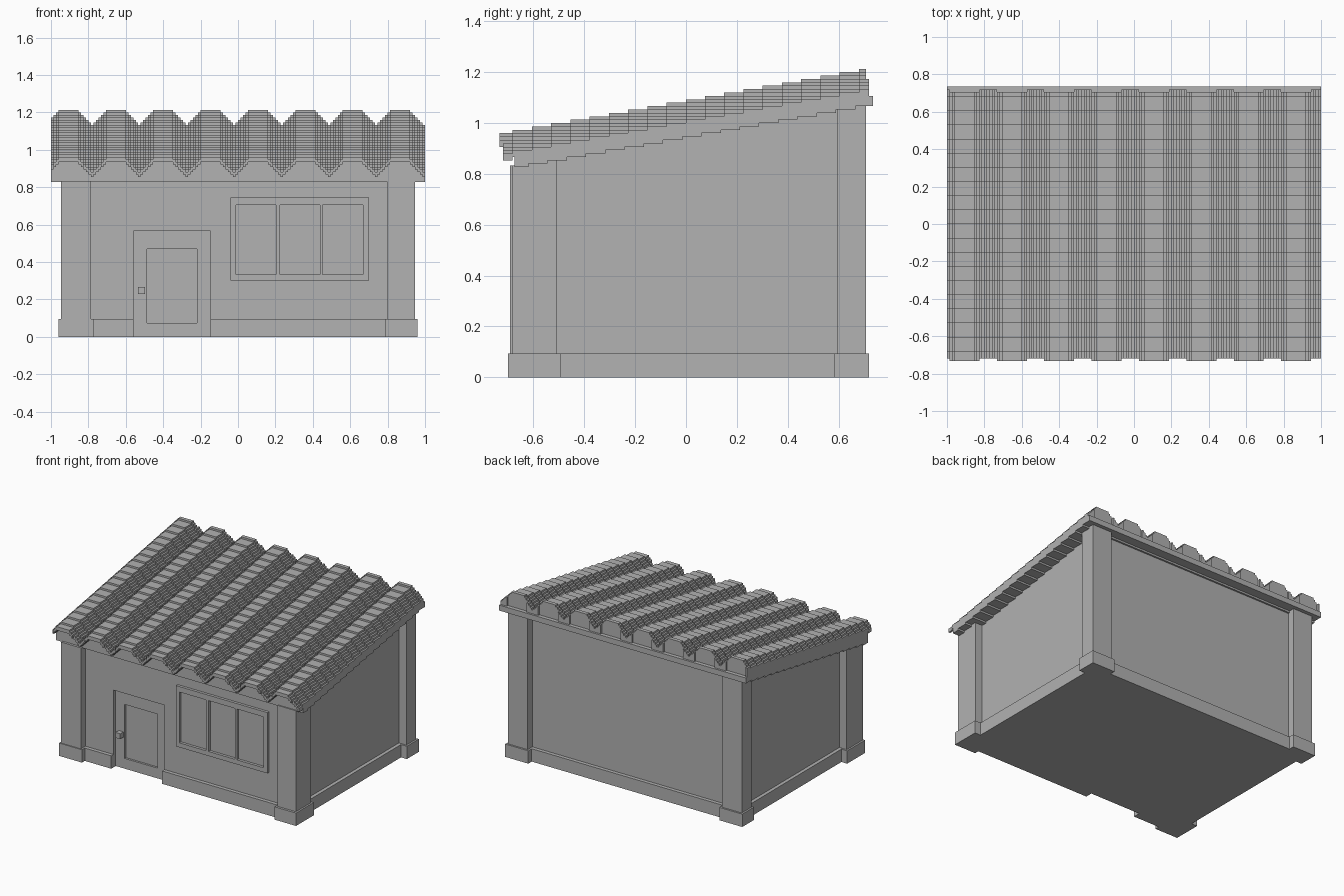
import bpy
import bmesh
import math

cube = bpy.data.objects.get("Cube")
if cube:
    bpy.data.objects.remove(cube, do_unlink=True)

STEP = 2 / 150                                  # stair height of the blocky style
RUN = STEP / math.tan(math.radians(10))         # stair length along the roof pitch

grey = bpy.data.materials.new("plain grey")
grey.use_nodes = True
grey.diffuse_color = (0.445, 0.445, 0.445, 1)
grey.node_tree.nodes["Principled BSDF"].inputs["Base Color"].default_value = grey.diffuse_color


def finish(name, bm):
    bmesh.ops.recalc_face_normals(bm, faces=bm.faces)
    mesh = bpy.data.meshes.new(name)
    bm.to_mesh(mesh)
    bm.free()
    mesh.materials.append(grey)
    obj = bpy.data.objects.new(name, mesh)
    bpy.context.collection.objects.link(obj)
    return obj


def prism(bm, x0, x1, outline):
    """Extrude a (y, z) outline from x0 to x1."""
    face = bm.faces.new([bm.verts.new((x0, y, z)) for y, z in outline])
    new = bmesh.ops.extrude_face_region(bm, geom=[face], use_keep_orig=True)["geom"]
    for v in new:
        if isinstance(v, bmesh.types.BMVert):
            v.co.x = x1


def box(bm, x0, x1, y0, y1, z0, z1):
    prism(bm, x0, x1, [(y0, z0), (y1, z0), (y1, z1), (y0, z1)])


def stairs(y0, y1, start, z):
    """Points of a rising staircase whose first tread begins at start."""
    n = math.floor((y0 - start) / RUN + 1e-6)
    pts = [(y0, z + n * STEP)]
    while start + (n + 1) * RUN < y1 - 1e-4:
        n += 1
        y = start + n * RUN
        pts += [(y, pts[-1][1]), (y, z + n * STEP)]
    return pts + [(y1, pts[-1][1])]


CREST, CREST_START = 72 * STEP, -0.757
SOFFIT, SOFFIT_START = 62 * STEP, -0.695


def roof_line(y0, y1, drop):
    return stairs(y0, y1, CREST_START, CREST - drop * STEP)


def soffit_line(y0, y1, lift=0):
    return stairs(y0, y1, SOFFIT_START, SOFFIT + lift)


def under_roof(bm, x0, x1, y0, y1):
    """Upright block from the ground, its stepped top tucked into the roof."""
    prism(bm, x0, x1, soffit_line(y0, y1, STEP / 2) + [(y1, 0), (y0, 0)])


# Roof slab
bm = bmesh.new()
prism(bm, -1, 1, roof_line(-0.675, 0.735, 8) + soffit_line(-0.675, 0.735)[::-1])
finish("roof_slab", bm)

# Corrugated roofing: runs of equal drop below the crest, repeated across
drops = [max(0, 4 - (i + 1)) if i < 3 else max(0, abs((i - 3) % 19 - 3.5) - 3.5) for i in range(150)]
drops = [int(d) if d <= 6 else int(12 - d) for d in drops]
sheet, fill = bmesh.new(), bmesh.new()
i = 0
while i < 150:
    j = i
    while j < 150 and drops[j] == drops[i]:
        j += 1
    d = drops[i]
    x0, x1 = -1 + i * STEP, -1 + j * STEP
    shift = STEP if d >= 3 else 0
    y0, y1 = -0.733 + shift, 0.707 + shift
    prism(sheet, x0, x1, roof_line(y0, y1, d) + roof_line(y0, y1, d + 2)[::-1])
    if d < 6:
        prism(fill, x0, x1, roof_line(-0.675, y1, d + 2) + roof_line(-0.675, y1, 8)[::-1])
    i = j
finish("corrugated_roofing", sheet)
finish("roof_filling", fill)

# Walls: a core, then a front skin that leaves the doorway open
DOOR_L, DOOR_R, DOOR_TOP = -0.56, -0.147, 0.565
bm = bmesh.new()
under_roof(bm, -0.887, 0.887, -0.6, 0.653)
finish("wall_core", bm)
bm = bmesh.new()
for x0, x1 in ((-0.887, DOOR_L), (DOOR_R, 0.887)):
    box(bm, x0, x1, -0.64, -0.6, 0, SOFFIT + STEP)
box(bm, DOOR_L, DOOR_R, -0.64, -0.6, DOOR_TOP, SOFFIT + STEP)
finish("front_wall", bm)

# Corner pillars with wider bases
for side, s in (("left", 1), ("right", -1)):
    inner = 0.8 if s > 0 else 0.787
    front = -0.683 if s > 0 else -0.693
    for end, y0, y1, x in (("front", front, -0.507, inner), ("back", 0.595, 0.707, 0.787)):
        bm = bmesh.new()
        under_roof(bm, *sorted((s * x, s * 0.947)), y0, y1)
        finish(f"{end}_{side}_pillar", bm)
        bm = bmesh.new()
        b0, b1 = (-0.7, y1 + STEP) if end == "front" else (y0 - STEP, 0.72)
        box(bm, *sorted((s * (x - STEP), s * 0.96)), b0, b1, 0, 0.094)
        finish(f"{end}_{side}_pillar_base", bm)

# Plinth, interrupted by the doorway
bm = bmesh.new()
box(bm, -0.913, 0.913, -0.6, 0.68, 0, 0.094)
for x0, x1 in ((-0.913, DOOR_L), (DOOR_R, 0.913)):
    box(bm, x0, x1, -0.667, -0.6, 0, 0.094)
finish("plinth", bm)


def framed(name, xs, z0, z1, margin, y0, y1):
    """Frame with an opening for each (left, right) pair in xs."""
    bm = bmesh.new()
    edges = [xs[0][0] - margin[0]] + [x for pair in xs for x in pair] + [xs[-1][1] + margin[1]]
    for a, b in zip(edges[::2], edges[1::2]):
        box(bm, a, b, y0, y1, z0, z1)
    for a, b in xs:
        box(bm, a, b, y0, y1, z0, z0 + margin[2])
        box(bm, a, b, y0, y1, z1 - margin[3], z1)
    finish(name, bm)


# Door with a sunken panel and a knob
framed("door", [(-0.487, -0.22)], 0, DOOR_TOP, (0.073, 0.073, 0.075, 0.095), -0.615, -0.6)
bm = bmesh.new()
box(bm, -0.535, -0.497, -0.653, -0.61, 0.228, 0.267)
finish("door_knob", bm)

# Three-pane window
framed("window_frame", [(-0.012, 0.202), (0.224, 0.438), (0.453, 0.667)],
       0.3, 0.745, (0.027, 0.033, 0.033, 0.04), -0.66, -0.64)
